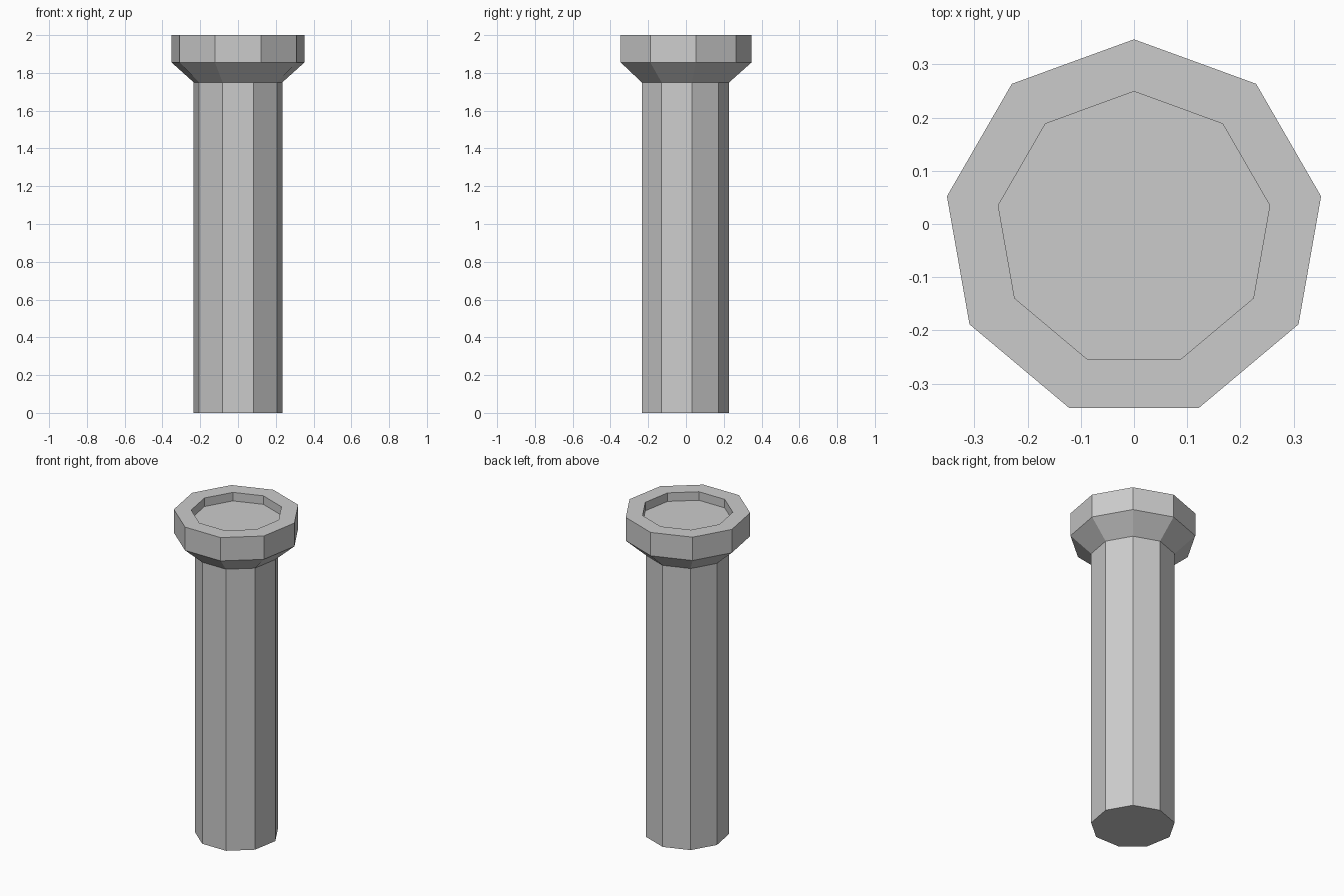
import bpy, bmesh
from math import sin, cos, tau

if "Cube" in bpy.data.objects:
    bpy.data.objects.remove(bpy.data.objects["Cube"])

SIDES = 9
CENTRE_Y = -0.01  # keeps the odd-sided outline centred on its bounds

# Profile as (radius, height): shaft, flared neck, rim band, shallow recess
PROFILE = [
    (0.2385, 0.0),
    (0.2385, 1.75),
    (0.357, 1.855),
    (0.357, 2.0),
    (0.259, 2.0),
    (0.259, 1.947),
]


def ring(bm, radius, z):
    # One corner points towards +y
    return [bm.verts.new((radius * sin(tau * i / SIDES),
                          CENTRE_Y + radius * cos(tau * i / SIDES), z))
            for i in range(SIDES)]


def lathe(name, profile):
    bm = bmesh.new()
    rings = [ring(bm, r, z) for r, z in profile]
    for low, high in zip(rings, rings[1:]):
        for i in range(SIDES):
            j = (i + 1) % SIDES
            bm.faces.new((low[i], low[j], high[j], high[i]))
    # Underside and recess floor
    bm.faces.new(rings[0])
    bm.faces.new(rings[-1])
    bmesh.ops.recalc_face_normals(bm, faces=bm.faces)
    mesh = bpy.data.meshes.new(name)
    bm.to_mesh(mesh)
    bm.free()
    obj = bpy.data.objects.new(name, mesh)
    bpy.context.collection.objects.link(obj)
    return obj


lathe("flared_column", PROFILE)
